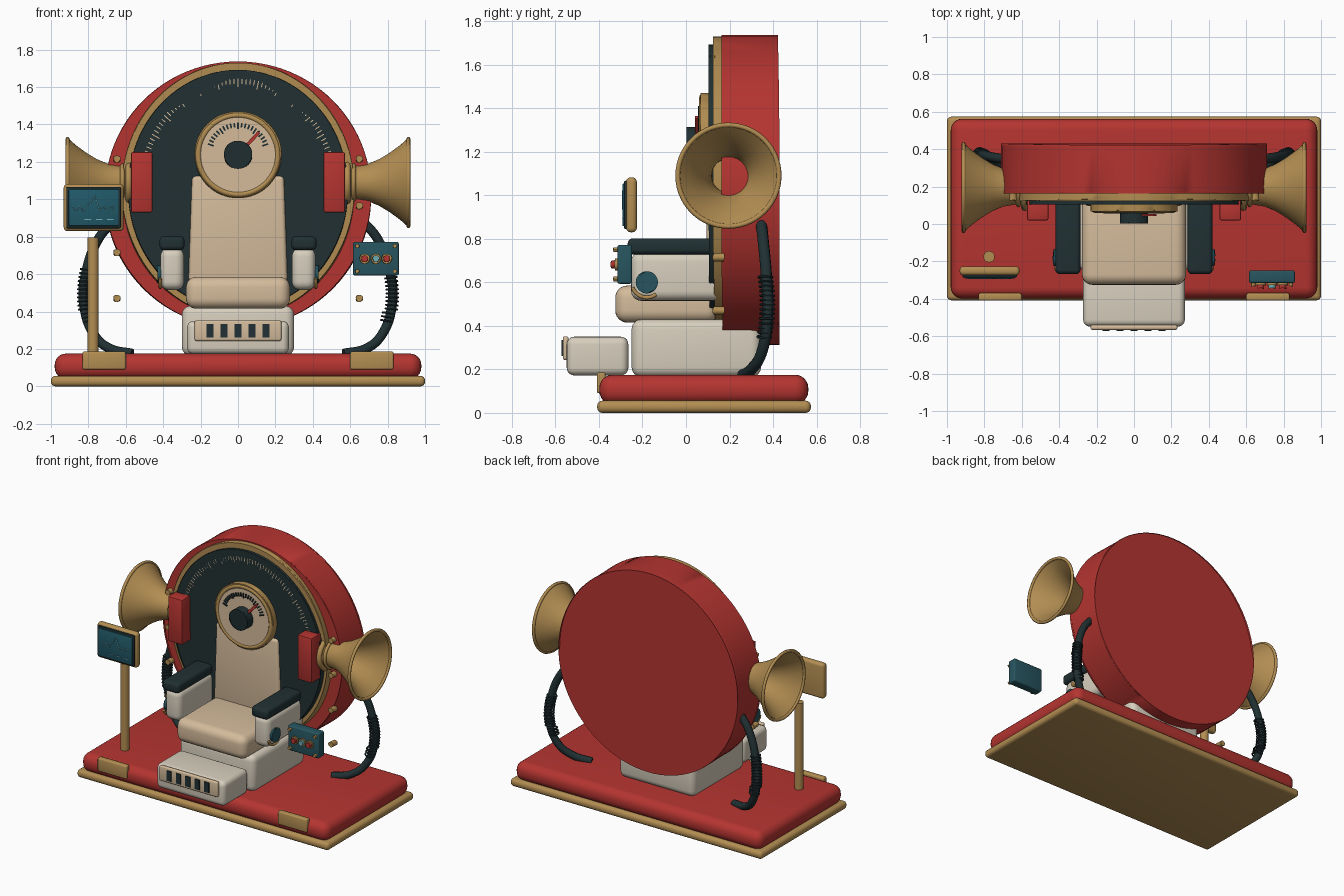
import bpy, bmesh, math
from mathutils import Vector, Matrix

if "Cube" in bpy.data.objects:
    bpy.data.objects.remove(bpy.data.objects["Cube"])

COL = {"red": (.46, .035, .03), "gold": (.45, .27, .085), "dark": (.015, .03, .033), "cream": (.66, .50, .33),
       "white": (.68, .62, .51), "teal": (.02, .09, .115), "screen": (.015, .10, .14), "glow": (.15, .42, .45)}
MATS = {}
for k, c in COL.items():
    MATS[k] = bpy.data.materials.new(k)
    MATS[k].diffuse_color = (*c, 1)


def finish(name, bm, mat, angle=35):
    bmesh.ops.recalc_face_normals(bm, faces=bm.faces)
    me = bpy.data.meshes.new(name)
    bm.to_mesh(me)
    bm.free()
    me.shade_smooth()
    me.set_sharp_from_angle(angle=math.radians(angle))
    me.materials.append(MATS[mat])
    ob = bpy.data.objects.new(name, me)
    bpy.context.collection.objects.link(ob)
    return ob


def box(name, x, y, z, mat, bevel=0, seg=4, top=1.0):
    """Rounded box from (min, max) ranges; top narrows the upper end in x."""
    bm = bmesh.new()
    bmesh.ops.create_cube(bm, size=1)
    for v in bm.verts:
        k = top if v.co.z > 0 else 1
        v.co = [(r[0] + r[1]) / 2 + c * (r[1] - r[0]) * m for r, c, m in zip((x, y, z), v.co, (k, 1, 1))]
    if bevel:
        bmesh.ops.bevel(bm, geom=bm.edges[:], offset=bevel, segments=seg, profile=.5, affect='EDGES')
    return finish(name, bm, mat)


def disc(name, x, z, y, rx, mat, rz=None, n=32, bevel=0.0, axis='y'):
    """Cylinder facing the front (axis y: y range) or the side (axis x: x is the range)."""
    rng = y if axis == 'y' else x
    bm = bmesh.new()
    bmesh.ops.create_cone(bm, cap_ends=True, segments=n, radius1=1, radius2=1, depth=rng[1] - rng[0])
    mid = (rng[0] + rng[1]) / 2
    for v in bm.verts:
        a, b, d = v.co.x * rx, v.co.y * (rz or rx), v.co.z + mid
        v.co = (x + a, d, z + b) if axis == 'y' else (d, y + a, z + b)
    if bevel:
        rim = [e for f in bm.faces if len(f.verts) > 4 for e in f.edges]
        bmesh.ops.bevel(bm, geom=rim, offset=bevel, segments=3, profile=.5, affect='EDGES')
    return finish(name, bm, mat)


def lathe(name, prof, mat, rot, loc, n=48):
    """Closed (radius, height) loop turned around z, then rotated and placed."""
    bm = bmesh.new()
    rings = [[bm.verts.new((r * math.cos(2 * math.pi * i / n), r * math.sin(2 * math.pi * i / n), h))
              for i in range(n)] for r, h in prof]
    for a, b in zip(rings, rings[1:] + rings[:1]):
        for i in range(n):
            bm.faces.new((a[i], a[i - 1], b[i - 1], b[i]))
    bm.transform(Matrix.Translation(loc) @ rot)
    return finish(name, bm, mat, 50)


def ring(name, R, r, mat, rot, loc, n=40, m=8):
    prof = [(R + r * math.cos(2 * math.pi * i / m), r * math.sin(2 * math.pi * i / m)) for i in range(m)]
    return lathe(name, prof, mat, rot, loc, n)


def tube(name, pts, r, mat, kind='BEZIER'):
    cu = bpy.data.curves.new(name, 'CURVE')
    cu.dimensions, cu.bevel_depth, cu.bevel_resolution, cu.use_fill_caps = '3D', r, 3, True
    sp = cu.splines.new(kind)
    P = sp.bezier_points if kind == 'BEZIER' else sp.points
    P.add(len(pts) - 1)
    for p, co in zip(P, pts):
        if kind == 'BEZIER':
            p.co, p.handle_left_type, p.handle_right_type = co, 'AUTO', 'AUTO'
        else:
            p.co = (*co, 1)
    cu.materials.append(MATS[mat])
    ob = bpy.data.objects.new(name, cu)
    bpy.context.collection.objects.link(ob)


def ticks(name, zc, rx, rz, y, n, a0, a1, lengths, w, mat):
    """Fan of thin radial bars in one object."""
    bm = bmesh.new()
    for i in range(n):
        a = math.radians(a0 + (a1 - a0) * i / (n - 1))
        L = lengths[0] if i % 5 == 0 else lengths[1]
        loc = Vector(((rx - L / 2) * math.cos(a), y, zc + (rz - L / 2) * math.sin(a)))
        bmesh.ops.create_cube(bm, size=1, matrix=Matrix.Translation(loc) @ Matrix.Rotation(-a, 4, 'Y')
                              @ Matrix.Diagonal((L, .008, w, 1)))
    finish(name, bm, mat)


FRONT = Matrix.Rotation(math.pi / 2, 4, 'X')

# platform
box("base_trim", (-1, 1), (-.408, .574), (0, .056), "gold", .024)
box("base_platform", (-.98, .98), (-.398, .562), (.04, .175), "red", .06, 6)

# big drum and its dark face
disc("drum", 0, 1.025, (.17, .422), .712, "red", n=96, bevel=.008)
disc("drum_face_trim", 0, 1.05, (.135, .18), .622, "gold", .68, 96, .012)
disc("drum_face", 0, 1.05, (.11, .15), .588, "dark", .642, 96, .006)
ticks("drum_face_ticks", 1.05, .53, .595, .108, 61, 18, 162, (.045, .028), .005, "cream")

# gauge above the backrest
disc("gauge_bezel", 0, 1.238, (.075, .125), .232, "gold", n=64, bevel=.008)
ring("gauge_lip", .212, .016, "gold", FRONT, (0, .076, 1.238), 64)
disc("gauge_face", 0, 1.238, (.064, .09), .2, "cream", n=64)
ticks("gauge_ticks", 1.238, .172, .172, .06, 21, 20, 160, (.034, .026), .009, "dark")
na = math.radians(47)
needle = box("gauge_needle", (0, .165), (-.006, .006), (-.009, .009), "red")
needle.matrix_world = Matrix.Translation((0, .048, 1.238)) @ Matrix.Rotation(-na, 4, 'Y')
disc("gauge_hub", 0, 1.238, (.008, .07), .075, "dark", n=40, bevel=.006)

# chair
box("pedestal", (-.3, .3), (-.25, .345), (.165, .43), "white", .045)
box("seat", (-.278, .278), (-.325, .15), (.415, .585), "cream", .055, 6)
box("backrest", (-.265, .265), (.095, .165), (.56, 1.125), "cream", .022, 4, .93)
box("footrest", (-.272, .272), (-.548, -.265), (.172, .35), "white", .035, 5)
box("footrest_panel", (-.232, .232), (-.566, -.54), (.243, .352), "cream", .01, 3)
for i in range(5):
    box("footrest_slot", (-.168 + i * .075, -.132 + i * .075), (-.573, -.56), (.262, .334), "dark")

for s in (-1, 1):
    def mx(a, b):
        return tuple(sorted((s * a, s * b)))
    # armrest with side roundel
    box("arm_body", mx(.288, .415), (-.252, .168), (.515, .74), "white", .045, 5)
    box("arm_pad", mx(.286, .42), (-.268, .128), (.728, .802), "dark", .024)
    disc("arm_roundel", mx(.40, .43), .6, -.18, .046, "teal", bevel=.005, axis='x')
    arc = [math.radians(200 + 12 * i) for i in range(10)]
    tube("arm_arc", [(s * .416, -.18 + .07 * math.cos(a), .6 + .07 * math.sin(a)) for a in arc], .009, "gold", 'POLY')

    # ear block, horn and collars
    box("ear_block", mx(.458, .572), (.02, .125), (.93, 1.252), "red", .008, 2)
    rot = Matrix.Rotation(s * math.pi / 2, 4, 'Y')
    outer = [(.09, .57), (.092, .64), (.102, .70), (.125, .755), (.158, .81), (.198, .865), (.236, .908)]
    horn = outer + [(.228, .914)] + [(r - .014, h + .004) for r, h in outer[::-1][1:]]
    lathe("horn", horn, "gold", rot, (0, .195, 1.09), 56)
    ring("horn_lip", .233, .011, "gold", rot, (s * .911, .195, 1.09), 56)
    ring("horn_collar", .108, .018, "gold", rot, (s * .585, .195, 1.09))
    ring("horn_collar_small", .094, .012, "gold", rot, (s * .618, .195, 1.09))

    # bolts beside the drum
    for z in (1.215, .965, .715, .47):
        disc("side_bolt", s * .648, z, (.128, .172), .019, "gold", n=16, bevel=.006)

    # ribbed hose
    tube("hose", [(s * .67, .345, .88), (s * .745, .355, .79), (s * .81, .37, .62), (s * .825, .375, .45),
                  (s * .765, .345, .27), (s * .68, .30, .20), (s * .565, .26, .175)], .026, "dark")
    for i in range(14):
        z = .35 + i * .021
        x = .825 - .9 * (z - .49) ** 2 - (.012 if z < .4 else 0)
        ring("hose_rib", .031, .006, "dark", Matrix.Rotation(s * (z - .49) * -1.2, 4, 'Y'),
             (s * x, .374 - .6 * (z - .5) ** 2, z), 20, 6)

    # front plates on the platform
    box("base_plate", mx(.6, .832), (-.41, -.37), (.09, .186), "gold", .01, 3)

# monitor on its post
bm = bmesh.new()
bmesh.ops.create_cone(bm, cap_ends=True, segments=32, radius1=.03, radius2=.03, depth=.63,
                      matrix=Matrix.Translation((-.775, -.175, .48)))
finish("monitor_post", bm, "gold")
box("monitor_case", (-.932, -.612), (-.275, -.226), (.83, 1.082), "gold", .02)
box("monitor_frame", (-.918, -.626), (-.286, -.26), (.845, 1.067), "dark", .008, 2)
box("monitor_screen", (-.905, -.639), (-.292, -.28), (.858, 1.054), "screen", .004, 2)
wave = [(-.235 + .47 * i / 40) for i in range(41)]
tube("screen_trace", [(-.772 + w * .5, -.293, .95 + .065 * math.exp(-(w / .06) ** 2) * math.cos(w * 20)
                       + .012 * math.sin(w * 75)) for w in wave], .0022, "glow", 'POLY')
for i in range(3):
    box("screen_dash", (-.82 + i * .06, -.785 + i * .06), (-.295, -.29), (.890, .894), "glow")

# control box with knobs
box("control_box", (.615, .86), (-.315, -.248), (.593, .772), "teal", .01, 3)
for x, c in ((.677, "red"), (.737, "glow"), (.795, "red")):
    disc("knob_bezel", x, .682, (-.325, -.31), .027, "gold", n=24, bevel=.004)
    disc("knob", x, .682, (-.342, -.32), .018, c, n=24, bevel=.005)
for x in (.637, .838):
    for z in (.615, .75):
        disc("control_bolt", x, z, (-.332, -.31), .011, "gold", n=12, bevel=.003)

for m in bpy.data.materials:
    if m.users and not m.is_grease_pencil:
        m.use_nodes = True
        m.node_tree.nodes["Principled BSDF"].inputs["Base Color"].default_value = m.diffuse_color
